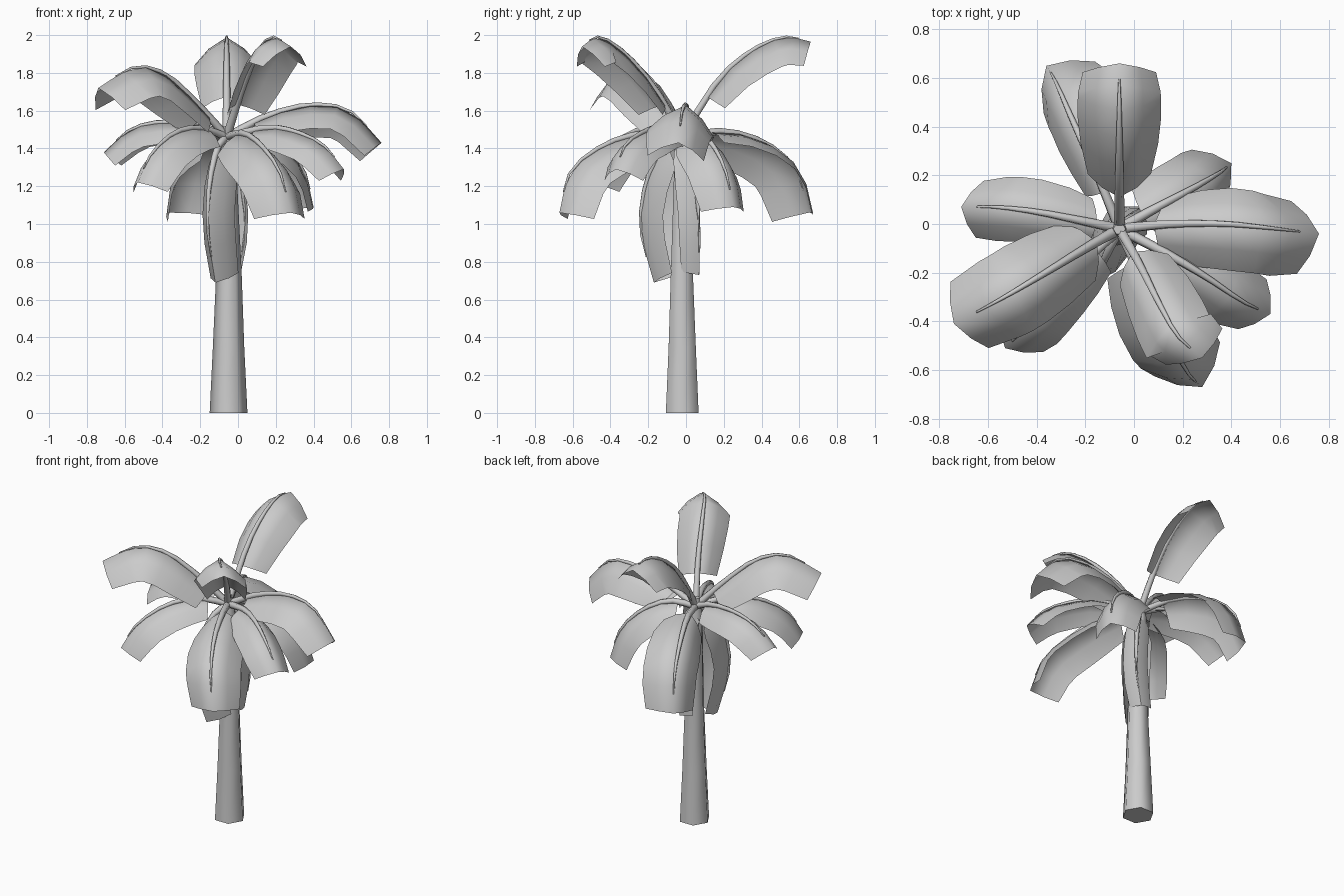
import bpy, bmesh, math
from mathutils import Vector, Matrix

if "Cube" in bpy.data.objects:
    bpy.data.objects.remove(bpy.data.objects["Cube"])

CROWN = Vector((-0.06, -0.02, 1.46))


def finish(name, bm, angle=70):
    me = bpy.data.meshes.new(name)
    bmesh.ops.recalc_face_normals(bm, faces=bm.faces)
    bm.to_mesh(me)
    bm.free()
    ob = bpy.data.objects.new(name, me)
    bpy.context.collection.objects.link(ob)
    bpy.ops.object.select_all(action='DESELECT')
    ob.select_set(True)
    bpy.context.view_layer.objects.active = ob
    bpy.ops.object.shade_smooth_by_angle(angle=math.radians(angle))
    return ob


def tube(name, path, radii, sides):
    """Tapered tube through the path points, capped at both ends."""
    bm = bmesh.new()
    rings = []
    for i, p in enumerate(path):
        t = (path[min(i + 1, len(path) - 1)] - path[max(i - 1, 0)]).normalized()
        q = Vector((0, 0, 1)).rotation_difference(t)
        rings.append([bm.verts.new(p + q @ Vector((math.cos(a), math.sin(a), 0)) * radii[i])
                      for a in (2 * math.pi * k / sides for k in range(sides))])
    for a, b in zip(rings, rings[1:]):
        for k in range(sides):
            bm.faces.new((a[k], a[(k + 1) % sides], b[(k + 1) % sides], b[k]))
    bm.faces.new(rings[0][::-1])
    bm.faces.new(rings[-1])
    return finish(name, bm)


def spline(pts, u):
    """Catmull-Rom point at u in 0..1."""
    n = len(pts) - 1
    i = min(int(u * n), n - 1)
    t = u * n - i
    p1, p2 = pts[i], pts[i + 1]
    p0 = pts[i - 1] if i else 2 * p1 - p2
    p3 = pts[i + 2] if i + 2 <= n else 2 * p2 - p1
    return 0.5 * (2 * p1 + (p2 - p0) * t + (2 * p0 - 5 * p1 + 4 * p2 - p3) * t * t
                  + (3 * p1 - p0 - 3 * p2 + p3) * t ** 3)


def leaf(name, pts, w=0.23, fold=0.72, roll=0, start=0.17, heading=None):
    pts = [CROWN] + [Vector(p) for p in pts]
    # midrib stem
    us = [0.88 * k / 8 for k in range(9)]
    tube(name + "_stem", [spline(pts, u) for u in us],
         [0.023 * (1 - u) ** 0.8 for u in us], 6)
    # folded blade
    h = Vector(heading) if heading else pts[-1] - pts[0]
    h = Vector((h[0], h[1], 0)).normalized()
    flat_side = Vector((h.y, -h.x, 0))
    bm = bmesh.new()
    rows = []
    profile = (0.76, 0.93, 1.0, 1.0, 0.99, 0.88)
    for k, f in enumerate(profile):
        u = start + (1 - start) * k / (len(profile) - 1)
        c = spline(pts, u)
        t = (spline(pts, min(u + 0.02, 1)) - spline(pts, u - 0.02)).normalized()
        side = Matrix.Rotation(math.radians(roll), 3, t) @ flat_side
        nor = side.cross(t).normalized()
        back = t * (0.01 if k == len(profile) - 1 else 0)
        row = []
        for s in (-1, 1):
            inner = c + (side * s * math.cos(fold * 0.8) - nor * math.sin(fold * 0.8)) * w * f / 2
            outer = inner + (side * s * math.cos(fold * 1.2) - nor * math.sin(fold * 1.2)) * w * f / 2
            half = [outer - back, inner - back / 2]
            row += half + [c] if s < 0 else half[::-1]
        rows.append([bm.verts.new(p) for p in row])
    for a, b in zip(rows, rows[1:]):
        for k in range(4):
            bm.faces.new((a[k], a[k + 1], b[k + 1], b[k]))
    finish(name + "_blade", bm)


# trunk
tube("trunk", [Vector(p) for p in ((-0.05, -0.02, 0), (-0.05, -0.02, 0.35), (-0.048, -0.022, 0.75),
                                   (-0.055, -0.02, 1.15), (-0.06, -0.02, 1.42), (-0.06, -0.02, 1.52))],
     [0.1, 0.083, 0.067, 0.054, 0.046, 0.025], 6)

# upright leaves
leaf("upper_leaf_back", [(-.06, .17, 1.76), (-.06, .35, 1.92), (-.06, .52, 1.99), (-.06, .66, 1.965)])
leaf("upper_leaf_front", [(.02, -.16, 1.71), (.1, -.32, 1.9), (.18, -.46, 1.99), (.28, -.55, 1.94)], w=0.21)
leaf("upper_leaf_left", [(-.2, -.1, 1.62), (-.38, -.21, 1.79), (-.55, -.31, 1.83), (-.74, -.41, 1.72)], w=0.24)

# spreading leaves
leaf("middle_leaf_right", [(.15, 0, 1.57), (.38, 0, 1.63), (.59, -.02, 1.6), (.76, -.04, 1.43)], roll=-8)
leaf("middle_leaf_left", [(-.2, .01, 1.52), (-.4, .05, 1.54), (-.57, .07, 1.5), (-.71, .07, 1.38)], w=0.18)
leaf("middle_leaf_front_left", [(-.2, -.15, 1.51), (-.34, -.3, 1.48), (-.46, -.44, 1.37), (-.53, -.51, 1.22)], w=0.19)
leaf("middle_leaf_front_right", [(.15, -.13, 1.51), (.3, -.22, 1.49), (.45, -.32, 1.42), (.56, -.37, 1.29)], w=0.18)

# drooping leaves
leaf("lower_leaf_back_left", [(-.15, .2, 1.49), (-.25, .42, 1.43), (-.32, .58, 1.29), (-.36, .65, 1.06)], roll=-22)
leaf("lower_leaf_front", [(.03, -.22, 1.48), (.12, -.43, 1.42), (.22, -.61, 1.28), (.28, -.67, 1.06)])
leaf("lower_leaf_back_right", [(.08, .06, 1.49), (.23, .14, 1.42), (.35, .21, 1.28), (.4, .25, 1.09)], w=0.2)

# hanging leaves beside the trunk
leaf("hanging_leaf_front", [(-.11, -.12, 1.4), (-.15, -.21, 1.22), (-.16, -.24, .97), (-.12, -.17, .69)],
     w=0.19, fold=1.1, heading=(-.4, -.92, 0))
leaf("hanging_leaf_back", [(-.02, .02, 1.4), (.02, .05, 1.22), (.04, .07, .98), (.0, .07, .73)],
     w=0.11, fold=0.8, heading=(.6, .8, 0))
